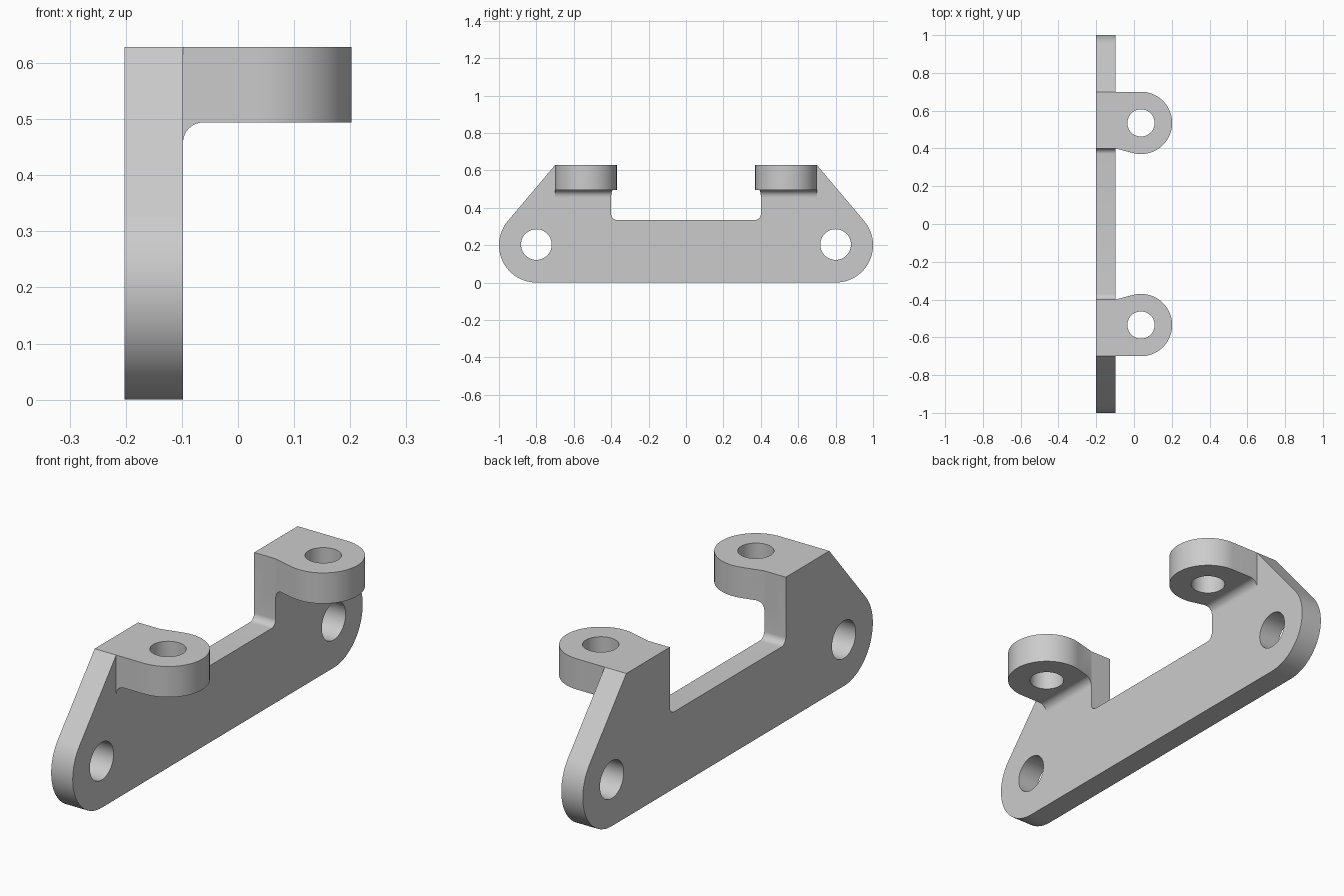
import bpy
import bmesh
from math import acos, atan2, cos, sin, pi, hypot
from mathutils import Vector

cube = bpy.data.objects.get("Cube")
if cube:
    bpy.data.objects.remove(cube)

grey = bpy.data.materials.new("plain grey")
grey.use_nodes = True
colour = (0.6, 0.6, 0.6, 1)
grey.diffuse_color = colour
grey.node_tree.nodes["Principled BSDF"].inputs["Base Color"].default_value = colour

BACK, FACE, TOP = -0.202, -0.098, 0.628     # plate back, plate face, top height
END = Vector((0.8, 0.2))                    # plate end centre (y, z)
EYE = Vector((0.037, 0.535))                # lug centre (x, y)
END_R, EYE_R = 0.2, 0.165


def arc(centre, r, a0, a1, n):
    return [(centre[0] + r * cos(a0 + (a1 - a0) * i / n),
             centre[1] + r * sin(a0 + (a1 - a0) * i / n)) for i in range(n + 1)]


def tangent_angle(centre, r, point, side):
    """Angle at which a line from point touches the circle."""
    d = Vector(point) - Vector(centre)
    return atan2(d.y, d.x) + side * acos(r / hypot(d.x, d.y))


def prism(name, points, axis, low, high):
    """Extrude a 2D profile along x, y or z."""
    def place(a, b, c):
        return {"x": (c, a, b), "y": (a, c, b), "z": (a, b, c)}[axis]
    bm = bmesh.new()
    base = bm.faces.new([bm.verts.new(place(a, b, low)) for a, b in points])
    new = bmesh.ops.extrude_face_region(bm, geom=[base])["geom"]
    bmesh.ops.translate(bm, vec=place(0, 0, high - low),
                        verts=[v for v in new if isinstance(v, bmesh.types.BMVert)])
    bmesh.ops.recalc_face_normals(bm, faces=bm.faces)
    mesh = bpy.data.meshes.new(name)
    bm.to_mesh(mesh)
    bm.free()
    mesh.materials.append(grey)
    obj = bpy.data.objects.new(name, mesh)
    bpy.context.collection.objects.link(obj)
    return obj


def combine(target, other, operation):
    """Apply a boolean and discard the second solid."""
    mod = target.modifiers.new("boolean", "BOOLEAN")
    mod.operation, mod.solver, mod.object = operation, "EXACT", other
    graph = bpy.context.evaluated_depsgraph_get()
    mesh = bpy.data.meshes.new_from_object(target.evaluated_get(graph))
    target.modifiers.clear()
    target.data = mesh
    bpy.data.objects.remove(other)


def circle(centre, r, n=48):
    return arc(centre, r, 0, 2 * pi, n)[:-1]


# Plate outline: rounded end, sloped shoulder, filleted notch, then mirrored
slope = tangent_angle(END, END_R, (0.7, TOP), -1)
half = arc(END, END_R, -pi / 2, slope, 32) + [(0.7, TOP), (0.4, TOP)]
half += arc((0.37, 0.365), 0.03, 0, -pi / 2, 8)
outline = half + [(-y, z) for y, z in reversed(half)]
bracket = prism("mounting_bracket", outline, "x", BACK, FACE)

# Lugs: plan outline trimmed by an arm profile with a fillet below
inner = tangent_angle(EYE, EYE_R, (FACE, 0.4), 1)
inner = inner - 2 * pi if inner > 0 else inner
plan = [(-0.15, 0.4), (FACE, 0.4)] + arc(EYE, EYE_R, inner, pi / 2, 40) + [(-0.15, 0.7)]
arm = [(-0.15, 0.458), (FACE, 0.458)]
arm += arc((FACE + 0.036, 0.458), 0.036, pi, pi / 2, 8)
arm += [(0.3, 0.494), (0.3, TOP), (-0.15, TOP)]
for s in (-1, 1):
    lug = prism("lug", [(x, s * y) for x, y in plan], "z", 0.4, TOP)
    combine(lug, prism("arm_profile", arm, "y", -1, 1), "INTERSECT")
    combine(bracket, lug, "UNION")

# Bolt holes through the plate ends and the lugs
for s in (-1, 1):
    combine(bracket, prism("plate_hole", circle((s * END.x, 0.203), 0.082), "x", -0.3, 0), "DIFFERENCE")
    combine(bracket, prism("lug_hole", circle((EYE.x, s * EYE.y), 0.072), "z", 0.4, 0.8), "DIFFERENCE")

bpy.ops.object.select_all(action="DESELECT")
bracket.select_set(True)
bpy.context.view_layer.objects.active = bracket
bpy.ops.object.shade_smooth_by_angle(angle=pi / 6)
